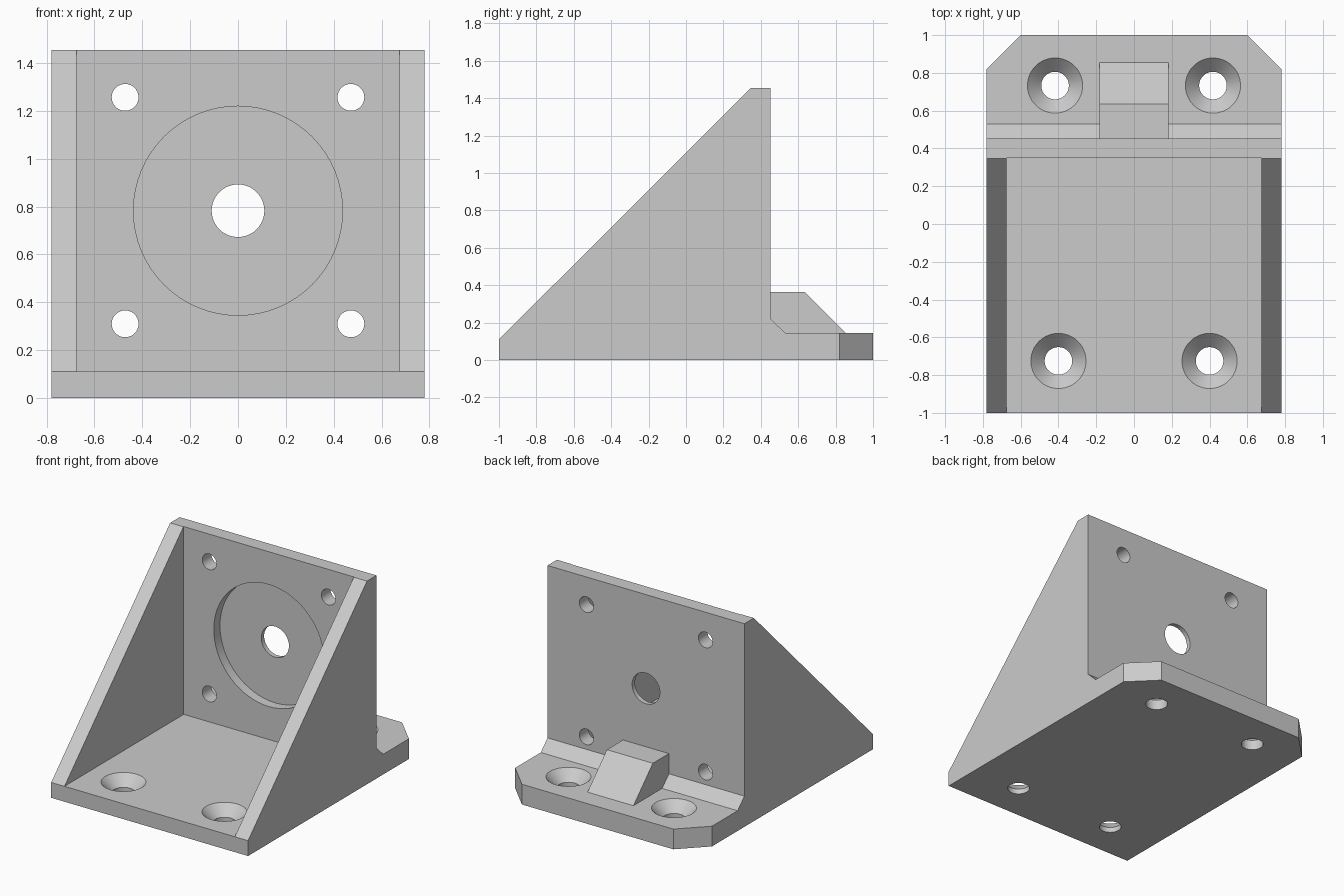
import bpy, bmesh, math
from mathutils import Matrix, Vector

old = bpy.data.objects.get("Cube")
if old:
    bpy.data.objects.remove(old, do_unlink=True)

grey = bpy.data.materials.new("plain grey")
grey.use_nodes = True
grey.diffuse_color = (0.6, 0.6, 0.6, 1)
grey.node_tree.nodes["Principled BSDF"].inputs["Base Color"].default_value = (0.6, 0.6, 0.6, 1)


def finish(name, bm):
    bmesh.ops.recalc_face_normals(bm, faces=bm.faces)
    mesh = bpy.data.meshes.new(name)
    bm.to_mesh(mesh)
    bm.free()
    mesh.materials.append(grey)
    obj = bpy.data.objects.new(name, mesh)
    bpy.context.collection.objects.link(obj)
    return obj


def prism(name, points, axis, lo, hi):
    """Extrude a profile: (y, z) points along x, or (x, y) points along z."""
    place = (lambda a, b: (lo, a, b)) if axis == "x" else (lambda a, b: (a, b, lo))
    step = Vector((hi - lo, 0, 0)) if axis == "x" else Vector((0, 0, hi - lo))
    bm = bmesh.new()
    face = bm.faces.new([bm.verts.new(place(a, b)) for a, b in points])
    ext = bmesh.ops.extrude_face_region(bm, geom=[face])
    bmesh.ops.translate(bm, vec=step,
                        verts=[v for v in ext["geom"] if isinstance(v, bmesh.types.BMVert)])
    return finish(name, bm)


def lathe(name, profile, centre, along_y=False):
    """Round cutter from (radius, height) pairs, standing on z or lying along y."""
    n = 64
    bm = bmesh.new()
    rings = [[bm.verts.new((r * math.cos(i * math.tau / n), r * math.sin(i * math.tau / n), h))
              for i in range(n)] for r, h in profile]
    for a, b in zip(rings, rings[1:]):
        for i in range(n):
            j = (i + 1) % n
            bm.faces.new((a[i], a[j], b[j], b[i]))
    bm.faces.new(rings[0])
    bm.faces.new(rings[-1])
    turn = Matrix.Rotation(-math.pi / 2, 4, "X") if along_y else Matrix()
    bm.transform(Matrix.Translation(centre) @ turn)
    return finish(name, bm)


def combine(target, tool, operation):
    mod = target.modifiers.new(operation, "BOOLEAN")
    mod.operation = operation
    mod.solver = "EXACT"
    mod.object = tool
    bpy.context.view_layer.objects.active = target
    bpy.ops.object.modifier_apply(modifier=mod.name)
    bpy.data.objects.remove(tool, do_unlink=True)


W, FLOOR, FLANGE, TOP = 0.78, 0.11, 0.145, 1.455
FRONT, BACK = 0.35, 0.453          # faces of the upright plate

# Full-width side profile: base, sloped gussets, upright, fillet and rear flange
bracket = prism("bracket_body", [(-1, 0), (1, 0), (1, FLANGE), (0.53, FLANGE),
                                 (BACK, 0.22), (BACK, TOP), (FRONT - 0.004, TOP), (-1, FLOOR)],
                "x", -W, W)

# Open the space between the two gussets
combine(bracket, prism("pocket_cutter", [(-1.2, FLOOR), (FRONT, FLOOR), (FRONT, 1.7), (-1.2, 1.7)],
                       "x", -0.675, 0.675), "DIFFERENCE")

# Chamfered rear corners
for s in (-1, 1):
    combine(bracket, prism("corner_cutter", [(s * 0.5, 1.1), (s * 0.9, 0.7), (s * 1.1, 1.1)],
                           "z", -0.1, 0.25), "DIFFERENCE")

# Wedge block behind the upright, sunk slightly into the body
combine(bracket, prism("rear_block", [(0.42, 0.08), (0.855, 0.08), (0.855, FLANGE),
                                      (0.635, 0.365), (0.42, 0.365)],
                       "x", -0.182, 0.182), "UNION")

# Round recess and centre hole in the upright
combine(bracket, lathe("recess_cutter", [(0.437, 0), (0.437, 0.17)],
                       (0, FRONT - 0.1, 0.783), True), "DIFFERENCE")
combine(bracket, lathe("centre_hole_cutter", [(0.11, 0), (0.11, 0.4)],
                       (0, 0.2, 0.783), True), "DIFFERENCE")

# Four bolt holes in the upright, four countersunk screw holes in the base
for s in (-1, 1):
    for z in (0.31, 1.257):
        combine(bracket, lathe("bolt_hole_cutter", [(0.056, 0), (0.056, 0.4)],
                               (s * 0.472, 0.2, z), True), "DIFFERENCE")
    for x, y, z in ((0.40, -0.725, FLOOR), (0.418, 0.733, FLANGE)):
        combine(bracket, lathe("screw_hole_cutter",
                               [(0.073, -0.3), (0.073, -0.073), (0.146, 0), (0.146, 0.05)],
                               (s * x, y, z)), "DIFFERENCE")

# Smooth the round walls, keep the edges crisp
bpy.ops.object.select_all(action="DESELECT")
bracket.select_set(True)
bpy.context.view_layer.objects.active = bracket
bpy.ops.object.shade_smooth_by_angle(angle=math.radians(30))
